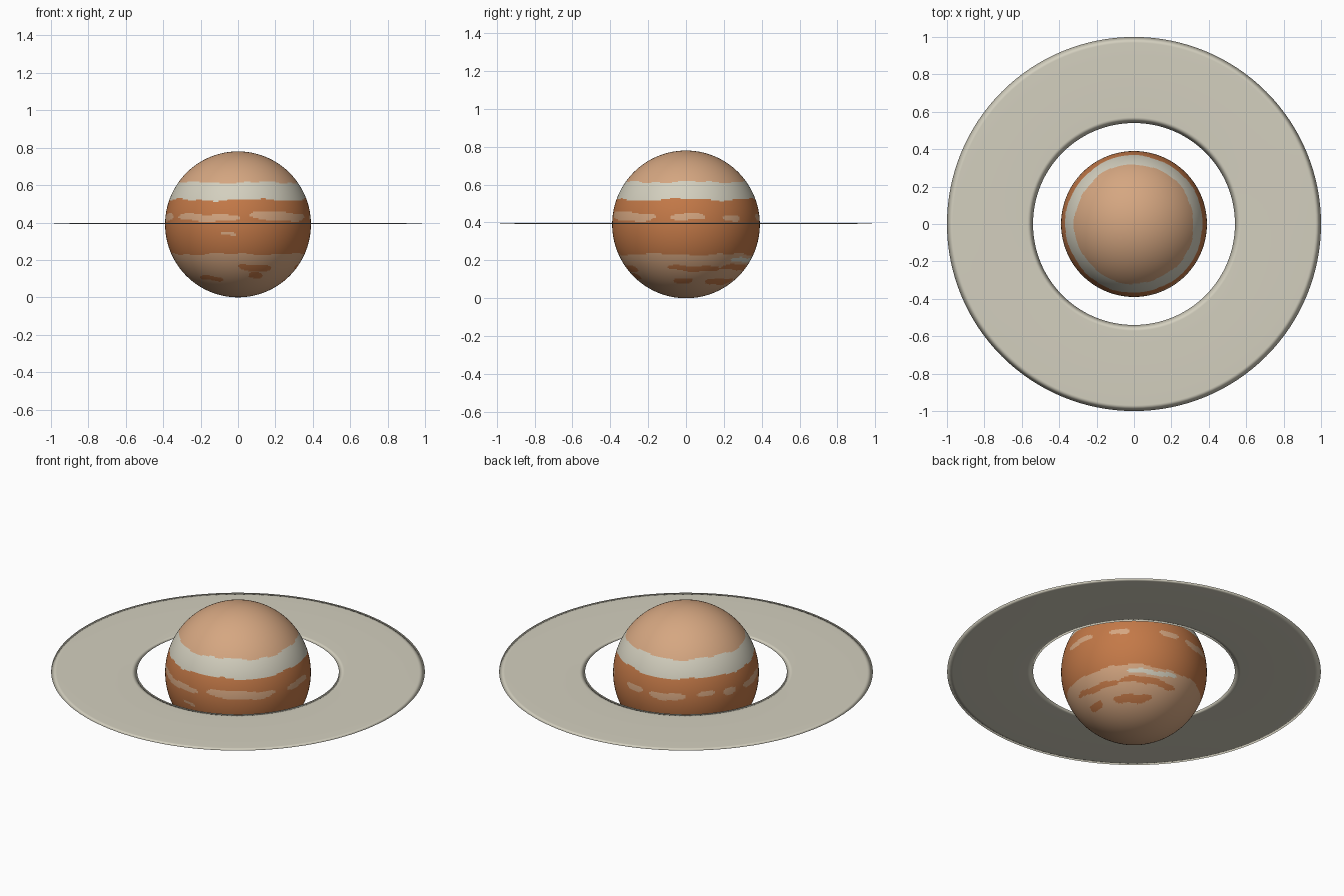
import bpy, math

if "Cube" in bpy.data.objects:
    bpy.data.objects.remove(bpy.data.objects["Cube"])

R, CZ = 0.39, 0.394          # planet radius, centre height


def material(name, rgb):
    m = bpy.data.materials.new(name)
    m.diffuse_color = (*[(c / 255) ** 2.2 for c in rgb], 1)
    m.use_nodes = True
    m.node_tree.nodes["Principled BSDF"].inputs["Base Color"].default_value = m.diffuse_color
    return m


tan = material("tan", (212, 165, 128))
pale = material("pale_grey", (210, 206, 189))
rust = material("rust_orange", (194, 120, 73))

# Storm streaks: material, longitude from, longitude to, height, half height
STREAKS = [
    (0, -145, -88, 0.432, 0.018), (0, -81, -24, 0.437, 0.022),
    (0, -12, 15, 0.430, 0.018), (0, 30, 47, 0.430, 0.016),
    (0, 71, 88, 0.430, 0.018), (0, 95, 125, 0.430, 0.020),
    (0, 134, 148, 0.435, 0.014), (0, 156, 168, 0.430, 0.018),
    (0, 177, 207, 0.432, 0.020), (0, -104, -91, 0.338, 0.009),
    (2, -90, -55, 0.162, 0.016), (2, -18, 36, 0.163, 0.013),
    (2, 36, 95, 0.165, 0.014), (2, -140, -108, 0.105, 0.012),
    (2, -78, -62, 0.115, 0.016), (2, -15, 8, 0.095, 0.014),
    (2, 24, 72, 0.095, 0.016), (1, 43, 92, 0.210, 0.011),
]


def wobble(lon, k):
    return 0.005 * math.sin(5 * lon + k) + 0.003 * math.sin(13 * lon + 2 * k)


def band(p):
    """Material index from height, with wavy borders and oval streaks."""
    lon, z = math.atan2(p.y, p.x), p.z + CZ
    for mat, a, b, h, hh in STREAKS:
        mid, half = math.radians((a + b) / 2), math.radians((b - a) / 2)
        d = (lon - mid + math.pi) % (2 * math.pi) - math.pi
        if (d / half) ** 4 + ((z - h + wobble(lon, h * 40)) / hh) ** 2 < 1:
            return mat
    if z > 0.618 + wobble(lon, 1):
        return 0
    if z > 0.525 + wobble(lon, 2):
        return 1
    return 2 if z > 0.235 + wobble(lon, 4) else 0


# Banded planet
bpy.ops.mesh.primitive_uv_sphere_add(segments=240, ring_count=180, radius=R,
                                     location=(0, 0, CZ))
planet = bpy.context.object
planet.name = "planet"
for m in (tan, pale, rust):
    planet.data.materials.append(m)
for f in planet.data.polygons:
    f.material_index = band(f.center)
bpy.ops.object.shade_smooth()

# Flattened ring around the equator
bpy.ops.mesh.primitive_torus_add(major_segments=128, minor_segments=12,
                                 major_radius=0.77, minor_radius=0.23,
                                 location=(0, 0, CZ))
ring = bpy.context.object
ring.name = "ring"
for v in ring.data.vertices:
    v.co.z *= 0.011
ring.data.materials.append(pale)
bpy.ops.object.shade_smooth()
planet.location.z = R
ring.location.z = CZ
